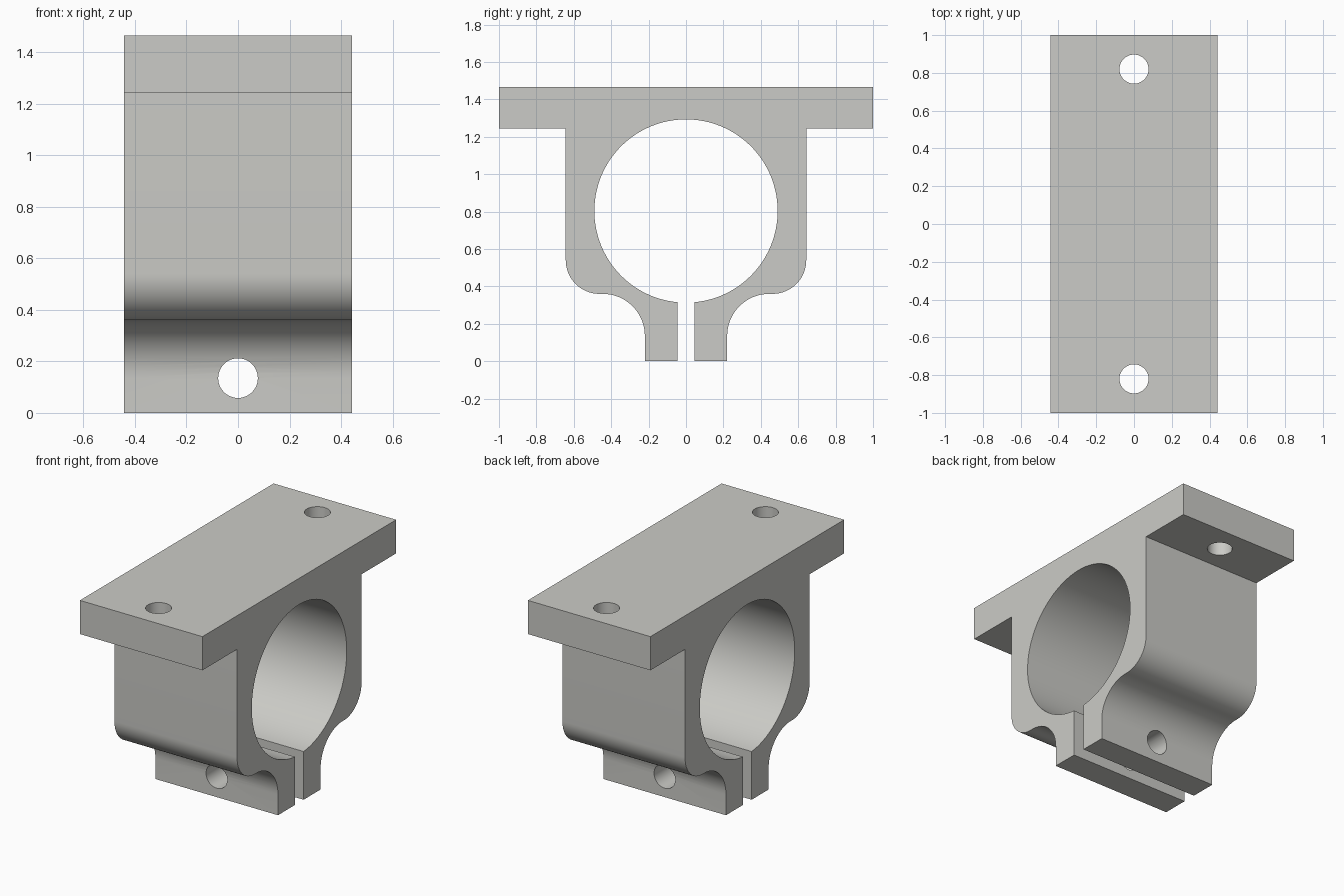
import bpy, bmesh, math
from mathutils import Matrix

if "Cube" in bpy.data.objects:
    bpy.data.objects.remove(bpy.data.objects["Cube"])

W = 0.443                      # half width along x
BORE_Z, BORE_R, GAP = 0.803, 0.49, 0.045

grey = bpy.data.materials.new("warm_grey")
grey.diffuse_color = (0.6, 0.6, 0.57, 1)
grey.use_nodes = True
grey.node_tree.nodes["Principled BSDF"].inputs["Base Color"].default_value = grey.diffuse_color


def arc(cy, cz, r, a0, a1, n):
    """Points on an arc in the YZ plane, angles in degrees."""
    pts = []
    for i in range(n + 1):
        a = math.radians(a0 + (a1 - a0) * i / n)
        pts.append((cy + r * math.cos(a), cz + r * math.sin(a)))
    return pts


# Half profile: flange, shoulder, rounded body, clamp ear, slot, bore
half = [(1, 1.465), (1, 1.245), (0.643, 1.245)]
half += arc(0.463, 0.54, 0.18, 0, -90, 16)
half += arc(0.445, 0.135, 0.225, 90, 180, 16)
half += [(0.22, 0), (GAP, 0)]
start = -90 + math.degrees(math.asin(GAP / BORE_R))
half += arc(0, BORE_Z, BORE_R, start, 90, 48)
profile = half + [(-y, z) for y, z in reversed(half[:-1])]

# Clamp bracket body
bm = bmesh.new()
face = bm.faces.new([bm.verts.new((-W, y, z)) for y, z in profile])
ext = bmesh.ops.extrude_face_region(bm, geom=[face])
bmesh.ops.translate(bm, vec=(2 * W, 0, 0),
                    verts=[v for v in ext["geom"] if isinstance(v, bmesh.types.BMVert)])
bmesh.ops.recalc_face_normals(bm, faces=bm.faces)
mesh = bpy.data.meshes.new("clamp_bracket")
bm.to_mesh(mesh)
bm.free()
mesh.materials.append(grey)
bracket = bpy.data.objects.new("clamp_bracket", mesh)
bpy.context.collection.objects.link(bracket)


# Drilled holes: two through the flange, one through both ears
def drill(name, loc, depth, rot):
    bm = bmesh.new()
    bmesh.ops.create_cone(bm, cap_ends=True, segments=48, radius1=0.077,
                          radius2=0.077, depth=depth,
                          matrix=Matrix.Translation(loc) @ Matrix.Rotation(rot, 4, 'X'))
    me = bpy.data.meshes.new(name)
    bm.to_mesh(me)
    bm.free()
    me.materials.append(grey)
    ob = bpy.data.objects.new(name, me)
    bpy.context.collection.objects.link(ob)
    ob.hide_render = True
    mod = bracket.modifiers.new(name, 'BOOLEAN')
    mod.operation, mod.solver, mod.object = 'DIFFERENCE', 'EXACT', ob
    return ob


cutters = [drill("front_flange_hole", (0, -0.82, 1.35), 0.6, 0),
           drill("back_flange_hole", (0, 0.82, 1.35), 0.6, 0),
           drill("clamp_bolt_hole", (0, 0, 0.135), 1.2, math.pi / 2)]

bpy.context.view_layer.objects.active = bracket
bracket.select_set(True)
for mod in list(bracket.modifiers):
    bpy.ops.object.modifier_apply(modifier=mod.name)
for c in cutters:
    bpy.data.objects.remove(c)
bpy.ops.object.shade_smooth_by_angle(angle=math.radians(30))
